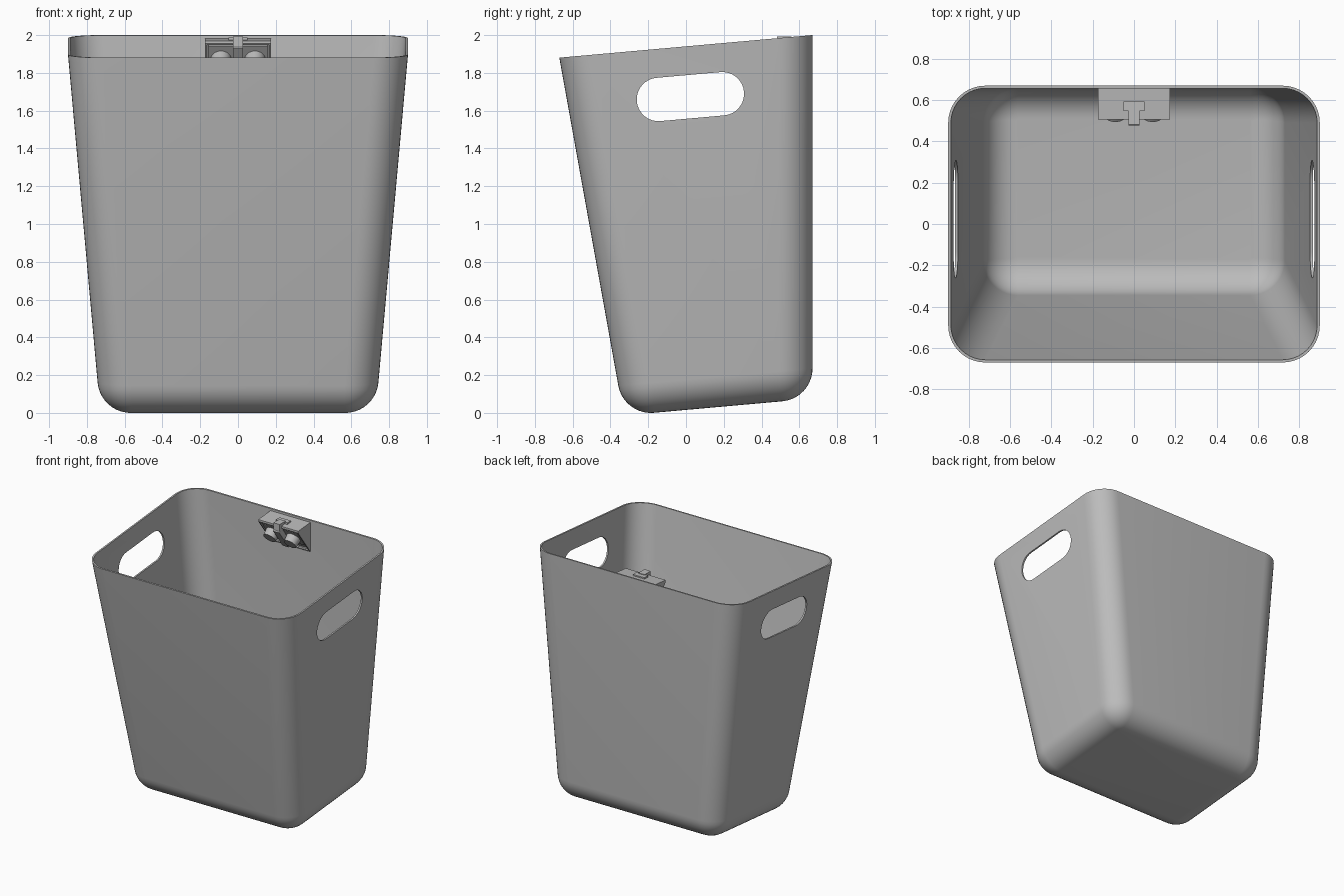
import bpy, bmesh, math
from mathutils import Matrix, Vector

cube = bpy.data.objects.get("Cube")
if cube:
    bpy.data.objects.remove(cube, do_unlink=True)

TILT = math.radians(5.1)      # lean of the whole bin
DRAFT = math.tan(TILT)        # taper of the walls
HEIGHT, HALF_X, HALF_Y = 1.917, 0.9, 0.673
WALL, CORNER, FILLET = 0.013, 0.18, 0.175

grey = bpy.data.materials.new("plain grey")
grey.use_nodes = True
grey.diffuse_color = (0.5, 0.5, 0.5, 1)
grey.node_tree.nodes["Principled BSDF"].inputs["Base Color"].default_value = (0.5, 0.5, 0.5, 1)


def make_object(name, bm, smooth=30):
    bmesh.ops.recalc_face_normals(bm, faces=bm.faces)
    mesh = bpy.data.meshes.new(name)
    bm.to_mesh(mesh)
    bm.free()
    obj = bpy.data.objects.new(name, mesh)
    bpy.context.collection.objects.link(obj)
    mesh.materials.append(grey)
    bpy.ops.object.select_all(action='DESELECT')
    obj.select_set(True)
    bpy.context.view_layer.objects.active = obj
    if smooth:
        bpy.ops.object.shade_smooth_by_angle(angle=math.radians(smooth))
    return obj


def rounded_ring(bm, hx, hy, r, z, steps=10):
    ring = []
    for k, (sx, sy) in enumerate([(1, 1), (-1, 1), (-1, -1), (1, -1)]):
        for i in range(steps + 1):
            a = math.pi / 2 * (k + i / steps)
            ring.append(bm.verts.new((sx * (hx - r) + r * math.cos(a),
                                      sy * (hy - r) + r * math.sin(a), z)))
    return ring


def bridge(bm, a, b):
    n = len(a)
    for i in range(n):
        bm.faces.new((a[i], a[(i + 1) % n], b[(i + 1) % n], b[i]))


def shell_rings(bm, gap):
    # rings from rim to floor, moved inward by gap
    rad, floor = FILLET - gap, gap
    sweep = math.pi / 2 - TILT
    inset = HEIGHT * DRAFT - FILLET * math.tan(sweep / 2)
    rings = [rounded_ring(bm, HALF_X - gap, HALF_Y - gap, CORNER - gap, HEIGHT)]
    centre_in = inset + 2 * FILLET * math.tan(sweep / 2)
    for i in range(11):
        a = TILT + sweep * i / 10
        off = centre_in - rad * math.cos(a)
        z = floor + rad * (1 - math.sin(a))
        curl = rad * (math.cos(TILT) - math.cos(a))
        r = max(CORNER - gap - curl, 0.012)
        rings.append(rounded_ring(bm, HALF_X - off, HALF_Y - off, r, z))
    return rings


# Bin body: outer and inner shells joined at the rim
bm = bmesh.new()
outer, inner = shell_rings(bm, 0), shell_rings(bm, WALL)
for rings in (outer, inner):
    for a, b in zip(rings, rings[1:]):
        bridge(bm, a, b)
    bm.faces.new(rings[-1])
bridge(bm, outer[0], inner[0])
body = make_object("bin_body", bm, 0)

# Handle slots: one long rounded cutter through both sides
bm = bmesh.new()
profile = []
for side in (1, -1):
    for i in range(17):
        a = math.pi * i / 16 - math.pi / 2
        profile.append(bm.verts.new((-1.2, side * (0.17 + 0.115 * math.cos(a)),
                                     1.65 + side * 0.115 * math.sin(a))))
face = bm.faces.new(profile)
ext = bmesh.ops.extrude_face_region(bm, geom=[face])
bmesh.ops.translate(bm, vec=(2.4, 0, 0),
                    verts=[v for v in ext["geom"] if isinstance(v, bmesh.types.BMVert)])
cutter = make_object("handle_cutter", bm, 0)
cutter.hide_render = True
bpy.context.view_layer.objects.active = body
cut = body.modifiers.new("handle slots", 'BOOLEAN')
cut.operation, cut.solver, cut.object = 'DIFFERENCE', 'EXACT', cutter
bpy.ops.object.modifier_apply(modifier=cut.name)
bpy.data.objects.remove(cutter, do_unlink=True)
bpy.ops.object.select_all(action='DESELECT')
body.select_set(True)
bpy.ops.object.shade_smooth_by_angle(angle=math.radians(30))
body.location, body.rotation_euler = (0, 0.17, 0.031), (TILT, 0, 0)

# Wedge housing on the inside of the back wall, with recessed slanted face
TOP, LOW = Vector((0, 0.505, 1.955)), Vector((0, 0.657, 1.75))
bm = bmesh.new()
section = [(0.657, 1.983), (0.505, 1.97), TOP.yz, LOW.yz]
ends = [[bm.verts.new((x, y, z)) for y, z in section] for x in (-0.175, 0.175)]
bridge(bm, *ends)
bm.faces.new(ends[0])
bm.faces.new(ends[1])
bmesh.ops.recalc_face_normals(bm, faces=bm.faces)
slant = min(bm.faces, key=lambda f: f.normal.z + f.normal.y)
bmesh.ops.inset_region(bm, faces=[slant], thickness=0.015)
bmesh.ops.inset_region(bm, faces=[slant], thickness=0.002, depth=-0.015)
make_object("sensor_housing", bm)

# Frame whose z axis points out of the slanted face and y axis runs up it
up = (TOP - LOW).normalized()
out = Vector((1, 0, 0)).cross(up).normalized()
if out.y > 0:
    out = -out
centre = Vector((0, 0.57, 1.872))
FRAME = Matrix((Vector((1, 0, 0)), up, out)).transposed().to_4x4()


def place(x, rise, lift):
    return Matrix.Translation(centre + Vector((x, 0, 0)) + up * rise + out * lift) @ FRAME


def box(name, matrix, size):
    bm = bmesh.new()
    bmesh.ops.create_cube(bm, size=1, matrix=matrix @ Matrix.Diagonal((*size, 1)))
    return make_object(name, bm)


# Round lenses with a seat plate behind each
for side, x in (("right", -0.09), ("left", 0.09)):
    bm = bmesh.new()
    bmesh.ops.create_cone(bm, cap_ends=True, segments=32, radius1=0.056, radius2=0.05,
                          depth=0.075, matrix=place(x, 0, 0.02))
    make_object(side + "_lens", bm)
    box(side + "_lens_seat", place(x, 0.005, -0.008), (0.13, 0.16, 0.016))

# Centre clip: bar along the slanted face and hook over the top
box("clip_bar", place(0, 0, 0.02), (0.055, 0.2, 0.04))
box("clip_hook", Matrix.Translation((0, 0.52, 1.965)), (0.055, 0.075, 0.055))
box("clip_plate", Matrix.Translation((0, 0.57, 1.98)), (0.1, 0.045, 0.015))
